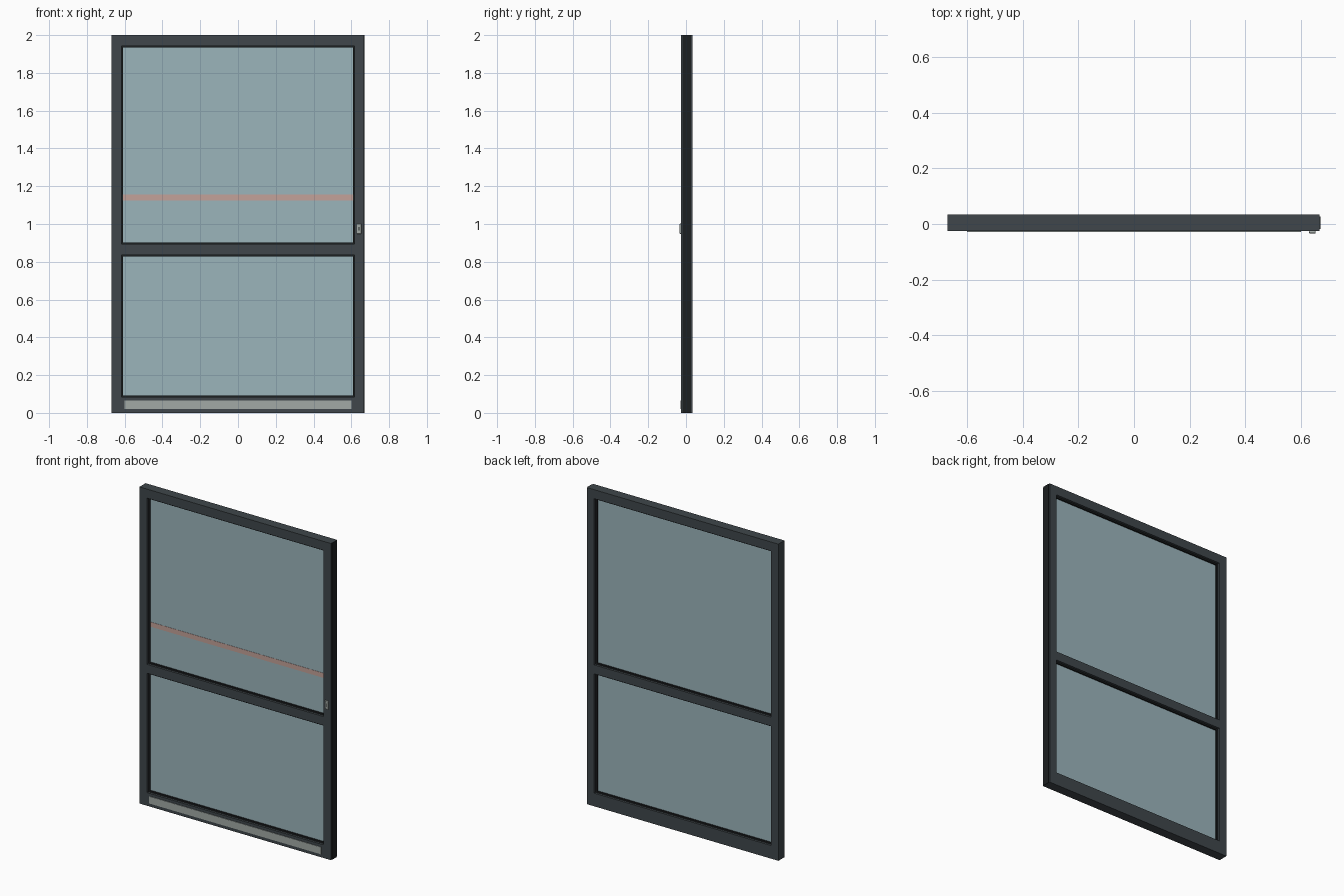
import bpy
import bmesh

if "Cube" in bpy.data.objects:
    bpy.data.objects.remove(bpy.data.objects["Cube"])


def material(name, color):
    m = bpy.data.materials.new(name)
    m.diffuse_color = color
    m.use_nodes = True
    m.node_tree.nodes["Principled BSDF"].inputs["Base Color"].default_value = m.diffuse_color
    return m


FRAME = material("dark_metal", (0.05, 0.062, 0.07, 1))
RUBBER = material("rubber", (0.012, 0.014, 0.015, 1))
GLASS = material("tinted_glass", (0.33, 0.46, 0.50, 0.65))
STEEL = material("brushed_steel", (0.36, 0.40, 0.38, 1))
BAND = material("marking_band", (0.55, 0.36, 0.32, 0.6))


def box(name, x, y, z, mat, bevel=0.0, segments=1):
    """Box from (min, max) ranges on each axis."""
    bm = bmesh.new()
    bmesh.ops.create_cube(bm, size=1)
    for v in bm.verts:
        v.co = [r[0] + (c + 0.5) * (r[1] - r[0]) for c, r in zip(v.co, (x, y, z))]
    me = bpy.data.meshes.new(name)
    bm.to_mesh(me)
    bm.free()
    me.materials.append(mat)
    ob = bpy.data.objects.new(name, me)
    bpy.context.collection.objects.link(ob)
    if bevel:
        mod = ob.modifiers.new("bevel", "BEVEL")
        mod.width, mod.segments = bevel, segments
    return ob


DEPTH = (-0.026, 0.035)
INNER = 0.617

# Frame: two full-height stiles and three rails between them
box("left_stile", (-0.67, -INNER), DEPTH, (0, 2), FRAME)
box("right_stile", (INNER, 0.667), DEPTH, (0, 2), FRAME)
rails = {"bottom_rail": (0, 0.083), "middle_rail": (0.837, 0.893), "top_rail": (1.943, 2)}
for name, z in rails.items():
    box(name, (-INNER, INNER), DEPTH, z, FRAME)

# Seal strip along the closing edge
box("edge_seal", (0.667, 0.67), (-0.018, 0.027), (0, 2), RUBBER)

# Glass panes, each held by a rubber gasket
G = 0.009
GY = (-0.012, 0.021)
for label, (z0, z1) in {"lower": (0.083, 0.837), "upper": (0.893, 1.943)}.items():
    box(label + "_glass", (-INNER, INNER), (-0.003, 0.012), (z0, z1), GLASS)
    for side, x in (("left", (-INNER, -INNER + G)), ("right", (INNER - G, INNER))):
        box(f"{label}_gasket_{side}", x, GY, (z0, z1), RUBBER)
    for side, z in (("bottom", (z0, z0 + G)), ("top", (z1 - G, z1))):
        box(f"{label}_gasket_{side}", (-INNER + G, INNER - G), GY, z, RUBBER)

# Visibility band on the front of the upper pane
box("visibility_band", (-0.608, 0.608), (-0.0045, -0.003), (1.125, 1.155), BAND)

# Kick plate on the bottom rail
box("kick_plate", (-0.6, 0.6), (-0.029, -0.026), (0.02, 0.065), STEEL)

# Lock plate with dark key slot
box("lock_plate", (0.629, 0.653), (-0.034, -0.025), (0.948, 1.002), STEEL, 0.003, 2)
box("key_slot", (0.638, 0.644), (-0.035, -0.033), (0.965, 0.985), RUBBER)
